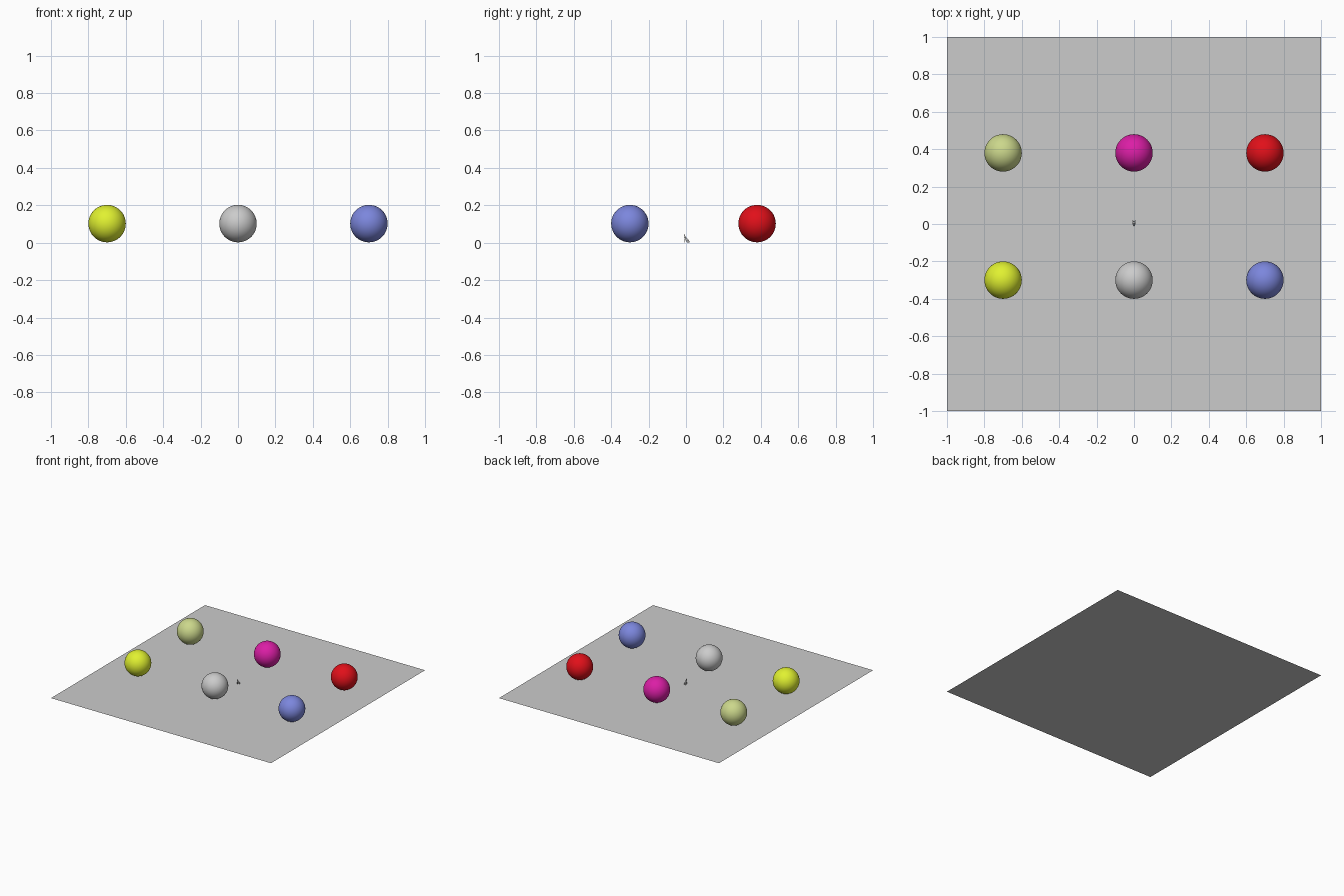
import bpy
from math import radians

if "Cube" in bpy.data.objects:
    bpy.data.objects.remove(bpy.data.objects["Cube"])


def ball(name, loc, scale, rot=(0, 0, 0), color=None, segments=48, rings=24):
    bpy.ops.mesh.primitive_uv_sphere_add(segments=segments, ring_count=rings,
                                         radius=1, location=loc, rotation=rot)
    ob = bpy.context.object
    ob.name = name
    ob.scale = scale
    bpy.ops.object.shade_smooth()
    if color:
        mat = bpy.data.materials.new(name + "_paint")
        mat.diffuse_color = (*color, 1)
        mat.use_nodes = True
        mat.node_tree.nodes["Principled BSDF"].inputs["Base Color"].default_value = mat.diffuse_color
        ob.data.materials.append(mat)
    return ob


# Flat square floor
bpy.ops.mesh.primitive_plane_add(size=2, location=(0, 0, 0))
bpy.context.object.name = "floor_sheet"

# Two rows of three resting balls
R = 0.1
rows = {
    -0.30: [("yellow_ball", (0.75, 0.88, 0.03)), ("grey_ball", None),
            ("blue_ball", (0.20, 0.24, 0.72))],
    0.38: [("pale_green_ball", (0.60, 0.68, 0.26)),
           ("magenta_ball", (0.71, 0.013, 0.38)),
           ("red_ball", (0.75, 0.005, 0.01))],
}
for y, items in rows.items():
    for x, (name, color) in zip((-0.7, 0, 0.7), items):
        ball(name, (x, y, R + 0.002), (R, R, R), color=color)

# Tiny crouching figure in the middle
small = dict(segments=16, rings=8)
ball("figure_body", (0, 0.004, 0.015), (0.006, 0.013, 0.007),
     (radians(-40), 0, 0), **small)
ball("figure_head", (0, -0.004, 0.029), (0.005, 0.006, 0.005), **small)
for side, s in (("left", -1), ("right", 1)):
    ball(side + "_ear", (s * 0.003, -0.007, 0.038), (0.0015, 0.002, 0.007),
         (radians(15), 0, 0), **small)
    ball(side + "_front_leg", (s * 0.004, -0.006, 0.010),
         (0.002, 0.002, 0.010), **small)
    ball(side + "_hind_leg", (s * 0.006, 0.011, 0.005),
         (0.003, 0.008, 0.005), **small)
